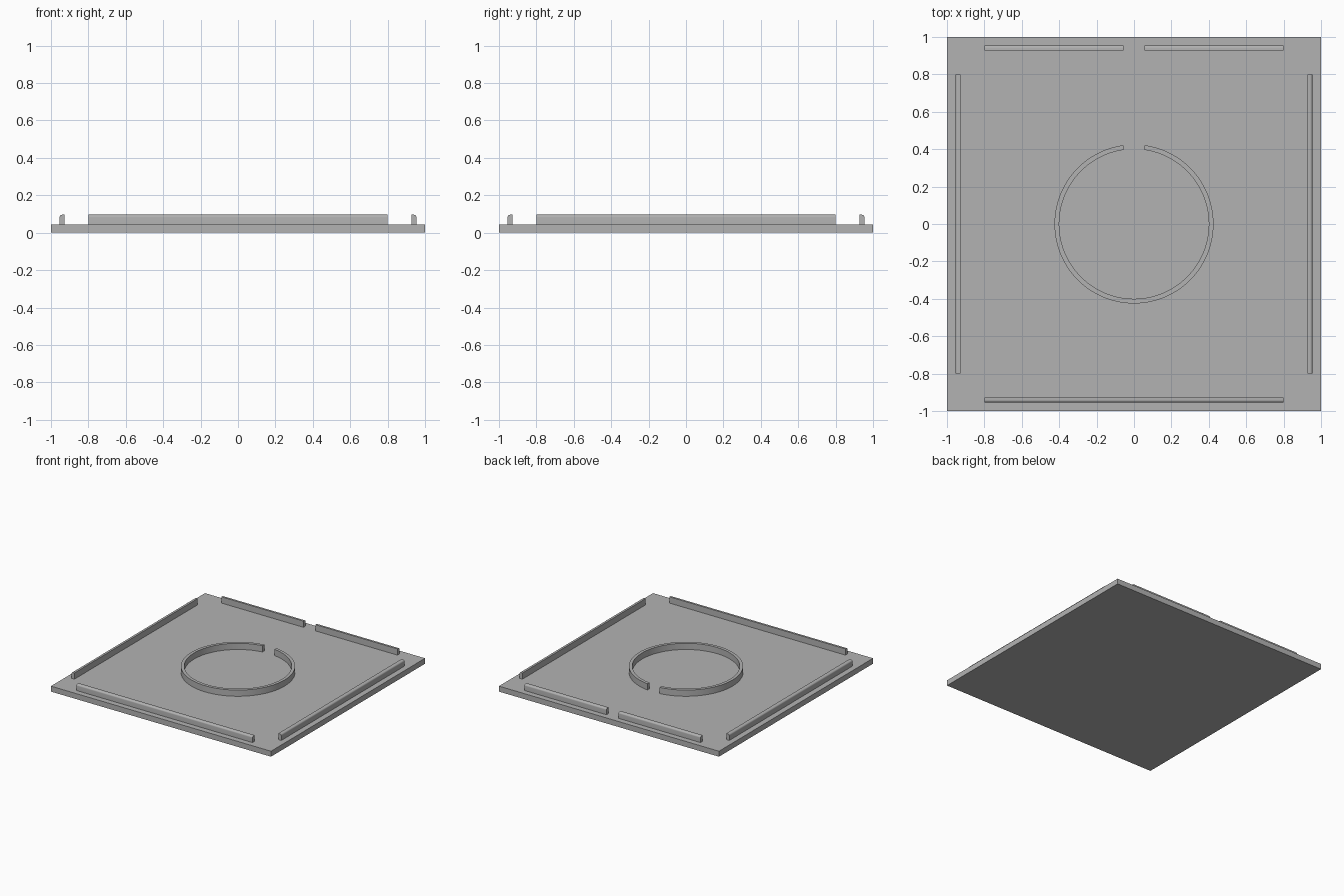
import bpy, bmesh, math
from mathutils import Matrix

if "Cube" in bpy.data.objects:
    bpy.data.objects.remove(bpy.data.objects["Cube"])

BASE_TOP = 0.045   # top of the base plate
WALL_TOP = 0.096   # top of every raised rail

grey = bpy.data.materials.new("mid_grey")
grey.diffuse_color = (0.45, 0.45, 0.45, 1)
grey.use_nodes = True
grey.node_tree.nodes["Principled BSDF"].inputs["Base Color"].default_value = grey.diffuse_color


def extrude(name, outline, depth, matrix):
    """Solid made from a closed 2D outline pushed along its local z."""
    bm = bmesh.new()
    face = bm.faces.new([bm.verts.new((u, v, 0)) for u, v in outline])
    top = bmesh.ops.extrude_face_region(bm, geom=[face])["geom"]
    moved = [g for g in top if isinstance(g, bmesh.types.BMVert)]
    bmesh.ops.translate(bm, vec=(0, 0, depth), verts=moved)
    bmesh.ops.transform(bm, matrix=matrix, verts=bm.verts)
    bmesh.ops.recalc_face_normals(bm, faces=bm.faces)
    mesh = bpy.data.meshes.new(name)
    bm.to_mesh(mesh)
    bm.free()
    mesh.materials.append(grey)
    obj = bpy.data.objects.new(name, mesh)
    bpy.context.collection.objects.link(obj)
    bpy.context.view_layer.objects.active = obj
    obj.select_set(True)
    bpy.ops.object.shade_smooth_by_angle(angle=math.radians(30))
    obj.select_set(False)
    return obj


# Base plate
extrude("base_plate", [(-1, -1), (1, -1), (1, 1), (-1, 1)], BASE_TOP, Matrix())

# Edge rails: section in (distance from centre, height), outer top edge rounded
INNER, OUTER, R = 0.927, 0.954, 0.013
section = [(INNER, BASE_TOP), (OUTER, BASE_TOP)]
for i in range(7):
    a = math.pi / 2 * i / 6
    section.append((OUTER - R + R * math.cos(a), WALL_TOP - R + R * math.sin(a)))
section.append((INNER, WALL_TOP))


def rail(name, turn, start, end):
    # section u -> x, v -> z, extrusion -> -y, then turned around the centre
    stand = Matrix.Rotation(math.pi / 2, 4, 'X')
    place = Matrix.Translation((0, end, 0))
    extrude(name, section, end - start, Matrix.Rotation(turn, 4, 'Z') @ place @ stand)


GAP = 0.055
rail("right_rail", 0, -0.8, 0.8)
rail("left_rail", math.pi, -0.8, 0.8)
rail("front_rail", -math.pi / 2, -0.8, 0.8)
rail("back_rail_left", math.pi / 2, GAP, 0.8)
rail("back_rail_right", math.pi / 2, -0.8, -GAP)


# Centre ring, open at the back with ends parallel to the gap
def arc(radius, steps=96):
    cut = math.asin(GAP / radius)
    span = 2 * math.pi - 2 * cut
    angles = [math.pi / 2 + cut + span * i / steps for i in range(steps + 1)]
    return [(radius * math.cos(a), radius * math.sin(a)) for a in angles]


extrude("centre_ring", arc(0.425) + arc(0.4)[::-1], WALL_TOP - BASE_TOP,
        Matrix.Translation((0, 0, BASE_TOP)))
